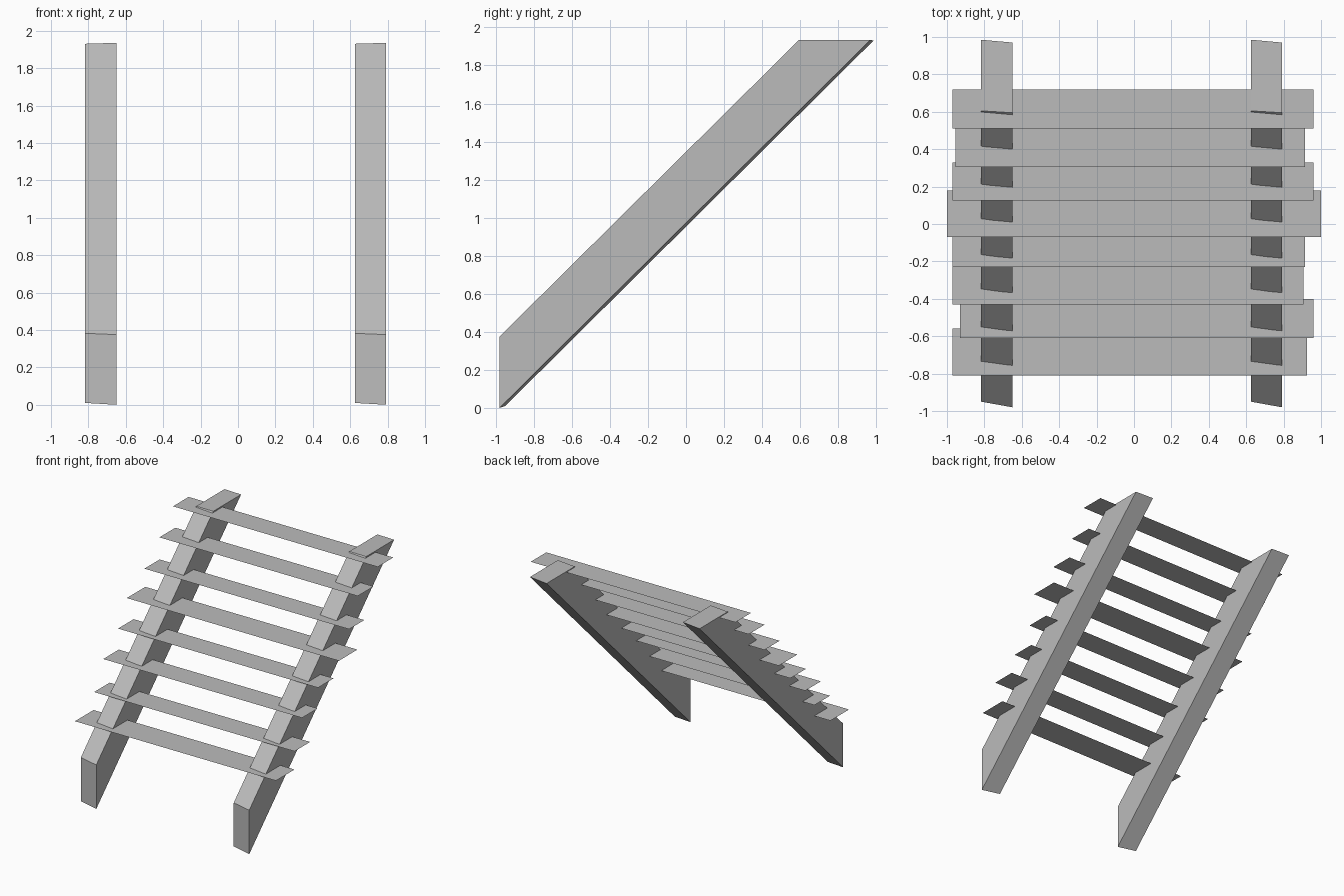
import bpy

cube = bpy.data.objects.get("Cube")
if cube:
    bpy.data.objects.remove(cube, do_unlink=True)

grey = bpy.data.materials.new("plain_grey")
grey.use_nodes = True
colour = (0.5, 0.5, 0.5, 1)
grey.diffuse_color = colour
grey.node_tree.nodes["Principled BSDF"].inputs["Base Color"].default_value = colour


def add_mesh(name, verts, faces):
    mesh = bpy.data.meshes.new(name)
    mesh.from_pydata(verts, [], faces)
    mesh.materials.append(grey)
    obj = bpy.data.objects.new(name, mesh)
    bpy.context.collection.objects.link(obj)
    return obj


# Slanted side beams: (y, z) profiles of the -x and +x faces, slightly skewed
profile_a = [(-0.95, 0.01), (0.985, 1.93), (0.605, 1.93), (-0.95, 0.382)]
profile_b = [(-0.98, 0.0), (0.97, 1.935), (0.595, 1.935), (-0.98, 0.375)]
beam_faces = [(3, 2, 1, 0), (4, 5, 6, 7)]
beam_faces += [(i, (i + 1) % 4, (i + 1) % 4 + 4, i + 4) for i in range(4)]

for name, x in (("right_beam", -0.817), ("left_beam", 0.625)):
    verts = [(x, y, z) for y, z in profile_a]
    verts += [(x + 0.167, y, z) for y, z in profile_b]
    add_mesh(name, verts, beam_faces)

# Thin flat treads: x from, x to, y front, y back, height
treads = [
    (-0.97, 0.925, -0.81, -0.56, 0.597),
    (-0.93, 0.96, -0.61, -0.40, 0.78),
    (-0.97, 0.905, -0.43, -0.22, 0.982),
    (-0.97, 0.915, -0.23, -0.02, 1.165),
    (-1.0, 1.0, -0.07, 0.18, 1.356),
    (-0.97, 0.96, 0.125, 0.33, 1.54),
    (-0.955, 0.915, 0.305, 0.52, 1.742),
    (-0.97, 0.96, 0.51, 0.72, 1.924),
]
for i, (x0, x1, y0, y1, z) in enumerate(treads, 1):
    corners = [(x0, y0, z), (x1, y0, z), (x1, y1, z), (x0, y1, z)]
    add_mesh(f"tread_{i}", corners, [(0, 1, 2, 3)])
